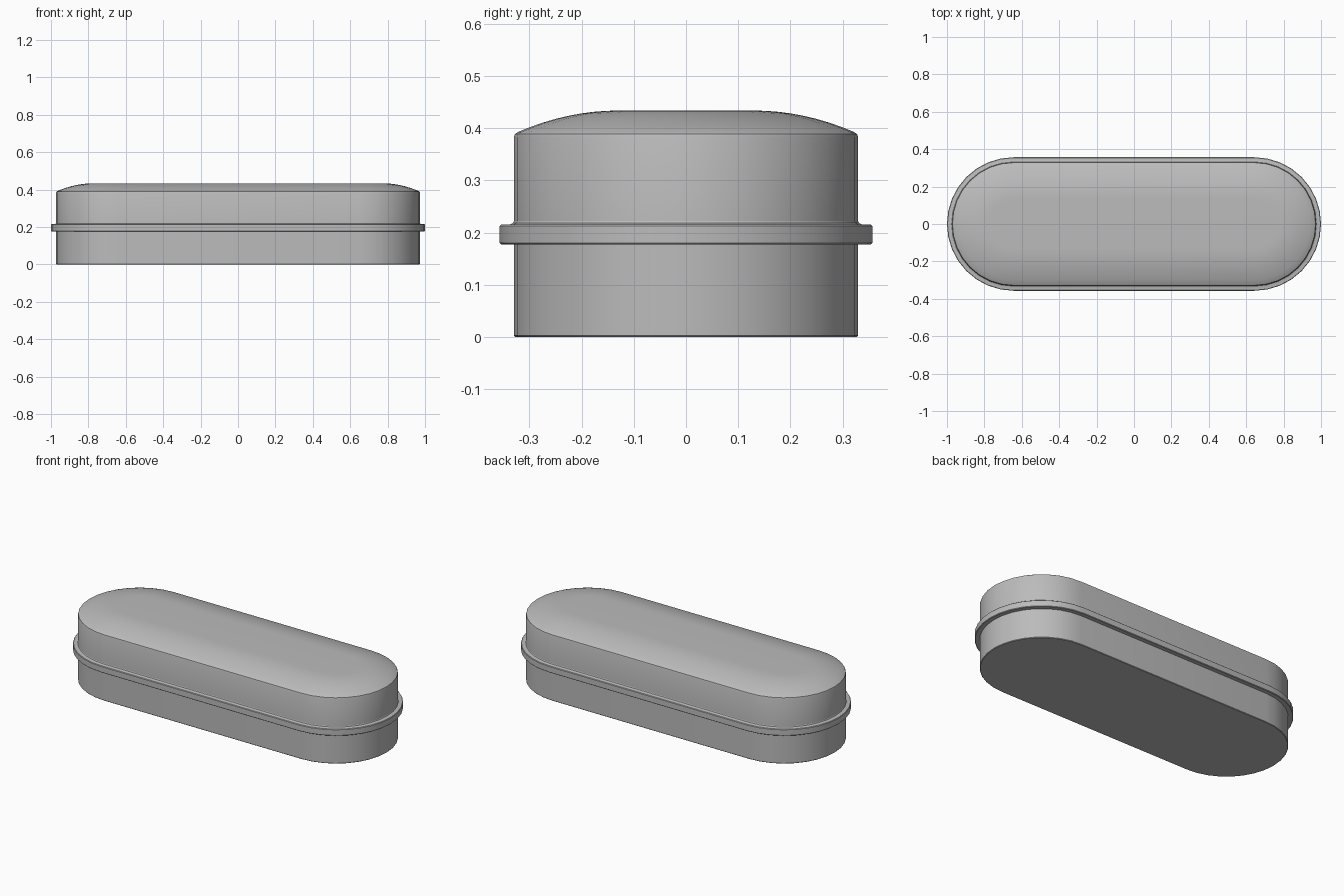
import bpy, bmesh, math

cube = bpy.data.objects.get("Cube")
if cube:
    bpy.data.objects.remove(cube, do_unlink=True)

HALF_STRAIGHT = 0.643   # distance from centre to each rounded end's axis
END_STEPS = 16          # segments in each rounded end

grey = bpy.data.materials.new("plain grey")
grey.use_nodes = True
COLOUR = (0.5, 0.5, 0.5, 1)
grey.diffuse_color = COLOUR
grey.node_tree.nodes["Principled BSDF"].inputs["Base Color"].default_value = COLOUR


def capsule_ring(bm, radius, z):
    """One capsule-shaped loop of vertices."""
    ring = []
    for side, start in ((1, -math.pi / 2), (-1, math.pi / 2)):
        for i in range(END_STEPS + 1):
            a = start + math.pi * i / END_STEPS
            ring.append(bm.verts.new((side * HALF_STRAIGHT + radius * math.cos(a),
                                      radius * math.sin(a), z)))
    return ring


def capsule_loft(name, profile, closed=False):
    """Sweep a (radius, height) profile around the capsule outline."""
    bm = bmesh.new()
    rings = [capsule_ring(bm, r, z) for r, z in profile]
    pairs = list(zip(rings, rings[1:]))
    if closed:
        pairs.append((rings[-1], rings[0]))
    else:
        bm.faces.new(rings[0][::-1])
        bm.faces.new(rings[-1])
    for low, high in pairs:
        for i in range(len(low)):
            j = (i + 1) % len(low)
            bm.faces.new((low[i], low[j], high[j], high[i]))
    bmesh.ops.recalc_face_normals(bm, faces=bm.faces)
    mesh = bpy.data.meshes.new(name)
    bm.to_mesh(mesh)
    bm.free()
    mesh.materials.append(grey)
    obj = bpy.data.objects.new(name, mesh)
    bpy.context.collection.objects.link(obj)
    bpy.ops.object.select_all(action='DESELECT')
    obj.select_set(True)
    bpy.context.view_layer.objects.active = obj
    bpy.ops.object.shade_smooth_by_angle(angle=math.radians(30))
    return obj


# Lower tray with a tiny edge chamfer
capsule_loft("base", [(0.327, 0), (0.33, 0.003), (0.33, 0.19)])

# Lid: straight wall, rounded shoulder, shallow dome with a flat crown
lid = [(0.33, 0.19), (0.33, 0.383), (0.328, 0.389), (0.322, 0.393)]
DOME_STEPS = 8
for i in range(1, DOME_STEPS + 1):
    t = i / DOME_STEPS
    lid.append((0.322 - 0.192 * t, 0.434 - 0.041 * (1 - t) ** 2))
capsule_loft("lid", lid)

# Rim flange with softened corners and a small fillet against the lid
capsule_loft("rim", [(0.325, 0.177), (0.354, 0.177), (0.357, 0.180),
                     (0.357, 0.213), (0.354, 0.216), (0.336, 0.216),
                     (0.332, 0.218), (0.330, 0.222), (0.325, 0.222)], closed=True)
